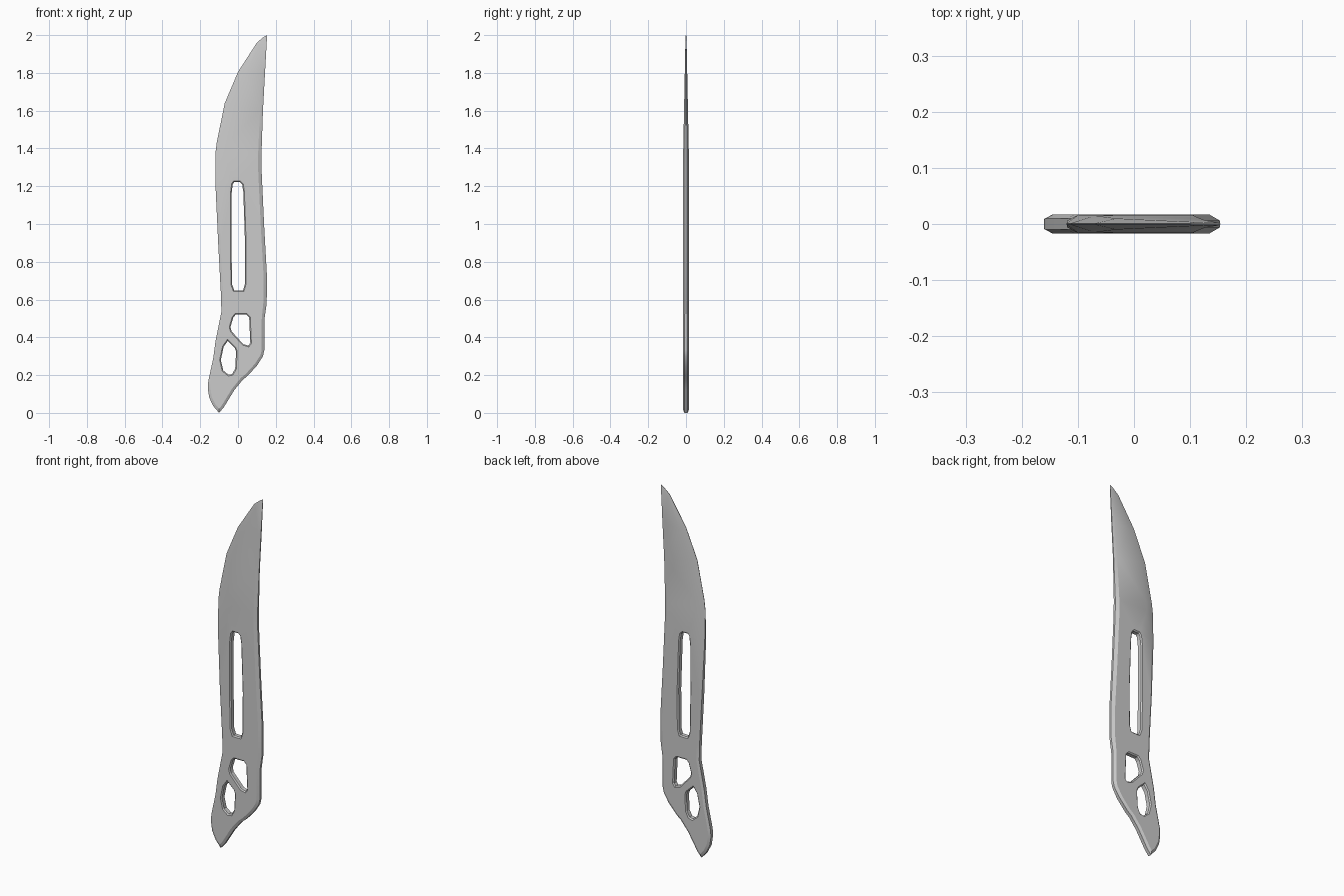
import bpy, bmesh
from mathutils import Vector

if "Cube" in bpy.data.objects:
    bpy.data.objects.remove(bpy.data.objects["Cube"])

HALF = 0.0165  # half thickness of the flat

# Outline groups: (bevel width, rim half thickness, [(x, z), ...]), counter-clockwise seen from the front
OUTLINE = [
    (0.004, 0.001, [(0.154, 2.0), (0.133, 1.988)]),                      # tip
    (0.014, 0.001, [(0.10, 1.96)]),                                      # cutting edge
    (0.04, 0.001, [(0.0, 1.805), (-0.07, 1.64)]),
    (0.05, 0.001, [(-0.113, 1.43), (-0.12, 1.37)]),
    (0.02, 0.006, [(-0.119, 1.2)]),
    (0.012, 0.010, [(-0.105, 0.9), (-0.09, 0.62), (-0.088, 0.535),       # left of the tang
                    (-0.119, 0.38), (-0.131, 0.29), (-0.157, 0.17)]),
    (0.014, 0.009, [(-0.16, 0.13), (-0.152, 0.08), (-0.13, 0.035),       # heel
                    (-0.10, 0.0), (-0.075, 0.03), (-0.02, 0.12),
                    (0.025, 0.175), (0.05, 0.195), (0.10, 0.25)]),
    (0.014, 0.007, [(0.132, 0.30), (0.139, 0.33), (0.139, 0.49)]),
    (0.018, 0.006, [(0.152, 0.58), (0.153, 0.73), (0.138, 1.0),          # spine
                    (0.125, 1.28), (0.124, 1.36)]),
    (0.016, 0.003, [(0.132, 1.6), (0.143, 1.8)]),
]
HOLES = [
    # long slot
    [(-0.02, 1.222), (0.01, 1.222), (0.022, 1.21), (0.028, 1.17), (0.037, 0.9), (0.036, 0.68),
     (0.026, 0.648), (-0.02, 0.648), (-0.031, 0.68), (-0.035, 0.9), (-0.034, 1.16), (-0.028, 1.21)],
    # upper window
    [(-0.012, 0.52), (0.045, 0.52), (0.059, 0.505), (0.065, 0.37), (0.055, 0.356),
     (0.028, 0.364), (-0.034, 0.432), (-0.04, 0.455), (-0.025, 0.505)],
    # lower window
    [(-0.055, 0.38), (-0.018, 0.345), (-0.01, 0.325), (-0.015, 0.235), (-0.03, 0.206),
     (-0.05, 0.202), (-0.078, 0.225), (-0.091, 0.28), (-0.076, 0.35)],
]


def flat_depth(z):
    """Half thickness, thinning towards the tip."""
    return HALF * (1 - 0.85 * max(0.0, z - 1.3) / 0.7)


def inset(pts, widths):
    """Move each corner into the material, which lies left of the path."""
    out = []
    for i, p in enumerate(pts):
        a = (p - pts[i - 1]).normalized()
        b = (pts[(i + 1) % len(pts)] - p).normalized()
        n = (Vector((-a.y, a.x)) + Vector((-b.y, b.x))).normalized()
        miter = min(2.0, 1 / max(0.1, n.dot(Vector((-a.y, a.x)))))
        out.append(p + n * widths[i] * miter)
    return out


def add_loop(bm, pts, widths, rims):
    """Centre ring, rim ring and bevelled ring; returns the inner edges."""
    inner = inset(pts, widths)
    c = [bm.verts.new((p.x, 0, p.y)) for p in pts]
    r = [bm.verts.new((p.x, -min(h, flat_depth(p.y) * 0.7), p.y)) for p, h in zip(pts, rims)]
    f = [bm.verts.new((p.x, -flat_depth(p.y), p.y)) for p in inner]
    edges = []
    for i in range(len(pts)):
        j = (i + 1) % len(pts)
        bm.faces.new((c[i], c[j], r[j], r[i]))
        bm.faces.new((r[i], r[j], f[j], f[i]))
        edges.append(bm.edges.get((f[i], f[j])))
    return edges


# Front half: outline and holes, then the flat between them
bm = bmesh.new()
pts, widths, rims = [], [], []
for w, h, group in OUTLINE:
    for p in group:
        pts.append(Vector(p))
        widths.append(w)
        rims.append(h)
border = add_loop(bm, pts, widths, rims)
for hole in HOLES:
    n = len(hole)
    border += add_loop(bm, [Vector(p) for p in hole], [0.006] * n, [0.011] * n)
bmesh.ops.triangle_fill(bm, use_beauty=True, use_dissolve=False, edges=border, normal=(0, -1, 0))

# Back half
copy = bmesh.ops.duplicate(bm, geom=bm.verts[:] + bm.edges[:] + bm.faces[:])["geom"]
for v in copy:
    if isinstance(v, bmesh.types.BMVert):
        v.co.y = -v.co.y
bmesh.ops.remove_doubles(bm, verts=bm.verts[:], dist=1e-5)
bmesh.ops.recalc_face_normals(bm, faces=bm.faces[:])

mesh = bpy.data.meshes.new("blade")
bm.to_mesh(mesh)
bm.free()
blade = bpy.data.objects.new("blade", mesh)
bpy.context.collection.objects.link(blade)
bpy.context.view_layer.objects.active = blade
blade.select_set(True)
bpy.ops.object.shade_smooth_by_angle(angle=0.4)
